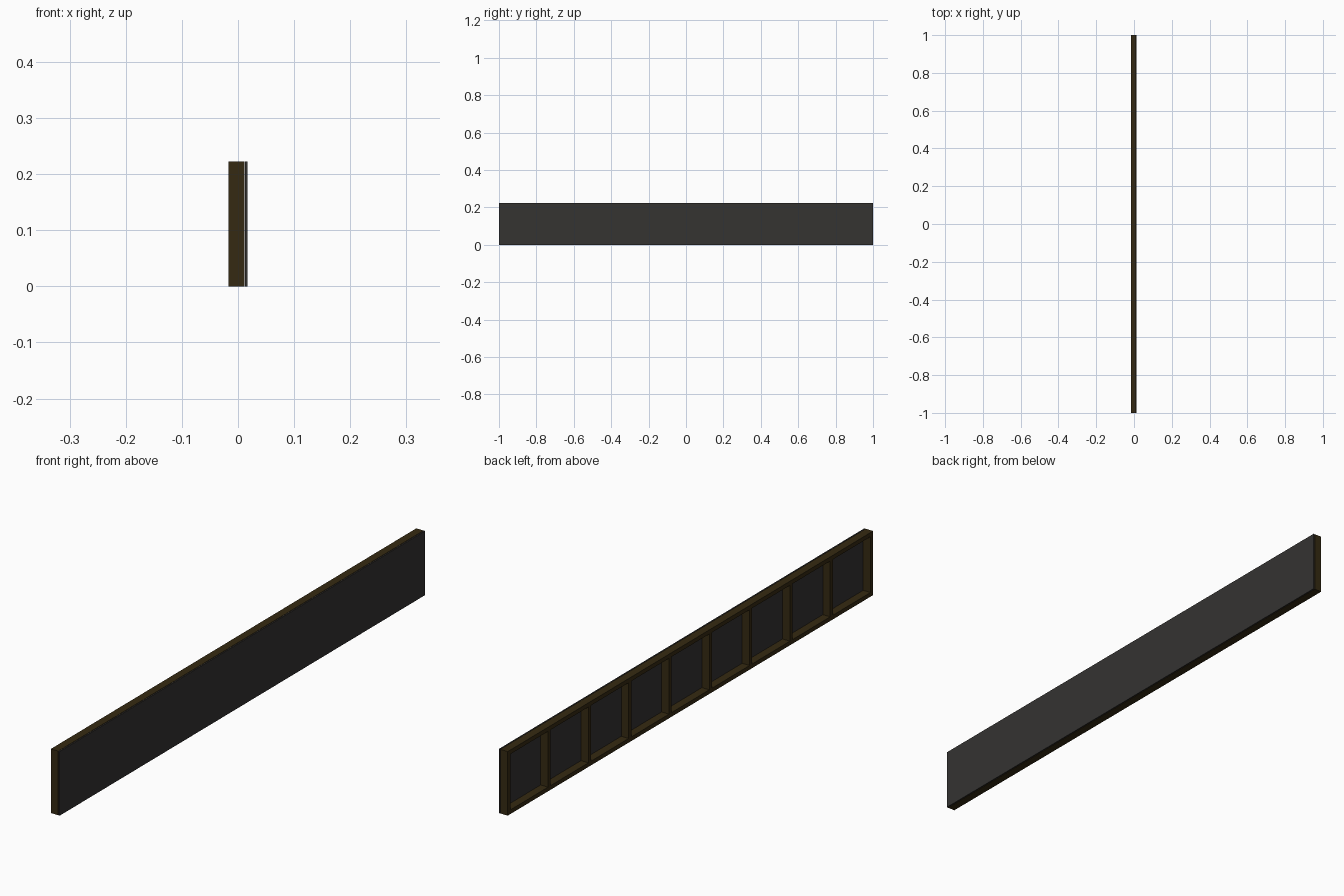
import bpy

if "Cube" in bpy.data.objects:
    bpy.data.objects.remove(bpy.data.objects["Cube"])

# Overall dimensions
L, H = 2.0, 0.222
X0, X1 = -0.017, 0.0112       # timber frame depth range
SHEET0, SHEET1 = 0.0124, 0.017  # facing sheet depth range
T = 0.0145                    # timber thickness
BAYS = 9


def material(name, rgb):
    m = bpy.data.materials.new(name)
    m.diffuse_color = (*rgb, 1.0)
    m.use_nodes = True
    m.node_tree.nodes["Principled BSDF"].inputs["Base Color"].default_value = m.diffuse_color
    return m


wood = material("dark_wood", (0.036, 0.023, 0.006))
black = material("dark_sheet", (0.035, 0.033, 0.031))


def box(name, xs, ys, zs, mat):
    """Box from min/max ranges on each axis."""
    spans = (xs, ys, zs)
    bpy.ops.mesh.primitive_cube_add(size=1)
    o = bpy.context.object
    o.name = name
    centre = [(a + b) / 2 for a, b in spans]
    size = [b - a for a, b in spans]
    for v in o.data.vertices:
        v.co = [c + k * s for c, k, s in zip(centre, v.co, size)]
    o.data.materials.append(mat)
    return o


# Facing sheet on the +x side
box("facing_sheet", (SHEET0, SHEET1), (-L / 2, L / 2), (0, H), black)

# Long rails
box("bottom_rail", (X0, X1), (-L / 2, L / 2), (0, T), wood)
box("top_rail", (X0, X1), (-L / 2, L / 2), (H - T, H), wood)

# End stiles and evenly spaced inner stiles between the rails
pitch = (L - T) / BAYS
for i in range(BAYS + 1):
    y = -L / 2 + i * pitch
    name = "end_stile" if i in (0, BAYS) else "inner_stile"
    box(name, (X0, X1), (y, y + T), (T, H - T), wood)
